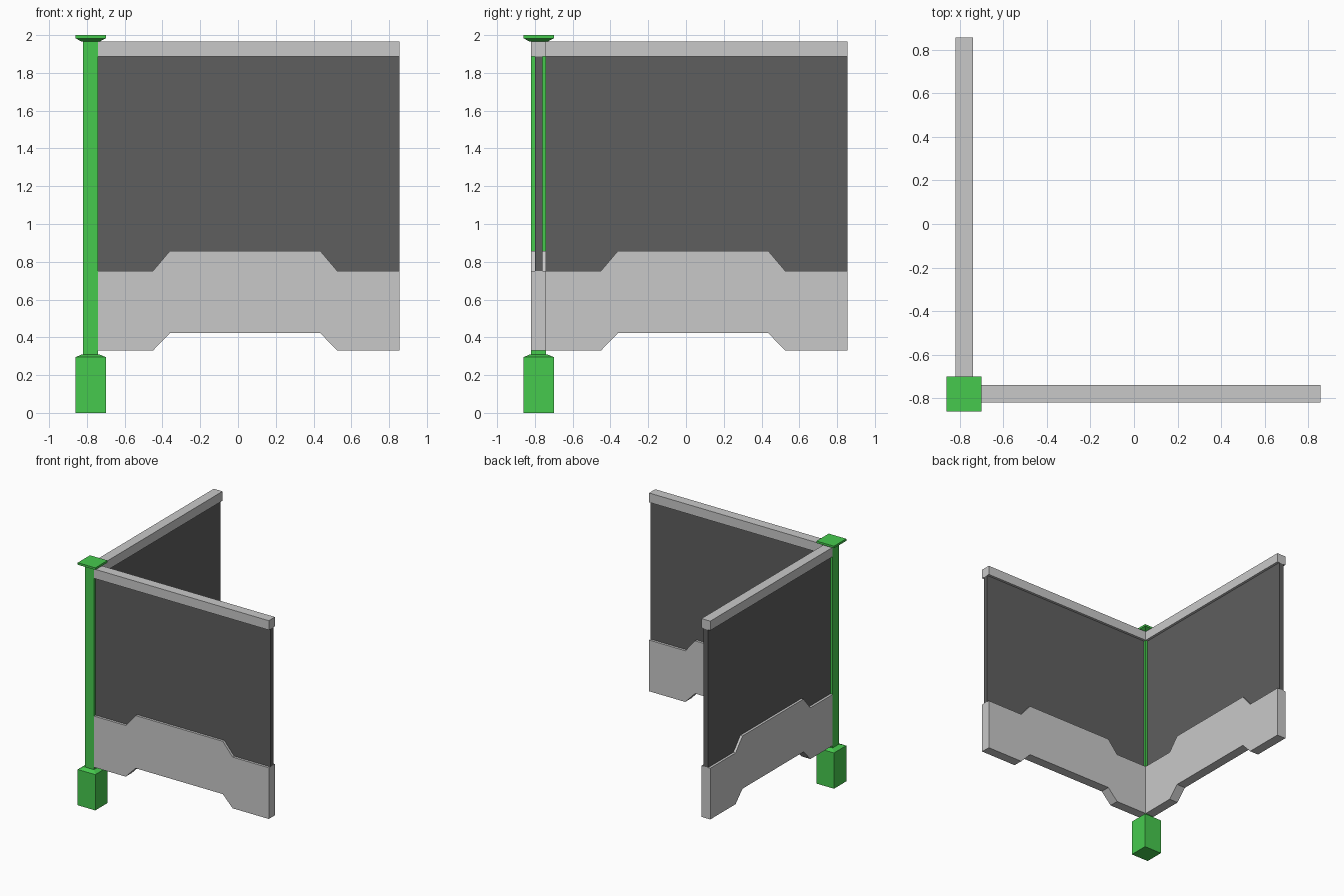
import bpy
import bmesh
from mathutils import Matrix

cube = bpy.data.objects.get("Cube")
if cube:
    bpy.data.objects.remove(cube, do_unlink=True)


def material(name, rgb):
    mat = bpy.data.materials.new(name)
    mat.use_nodes = True
    color = (*rgb, 1)
    mat.diffuse_color = color
    mat.node_tree.nodes["Principled BSDF"].inputs["Base Color"].default_value = color
    return mat


GREEN = material("green", (0.062, 0.59, 0.076))
LIGHT = material("light grey", (0.584, 0.584, 0.584))
DARK = material("dark grey", (0.114, 0.114, 0.114))

CORNER = -0.78           # post centre in x and y
START, END = -0.74, 0.855  # extent of each wall
SWAP = Matrix(((0, 1, 0, 0), (1, 0, 0, 0), (0, 0, 1, 0), (0, 0, 0, 1)))


def finish(name, bm, mat):
    bmesh.ops.recalc_face_normals(bm, faces=bm.faces)
    mesh = bpy.data.meshes.new(name)
    bm.to_mesh(mesh)
    bm.free()
    mesh.materials.append(mat)
    obj = bpy.data.objects.new(name, mesh)
    bpy.context.collection.objects.link(obj)


def square_stack(name, levels, mat):
    """Square column on the corner, given (half width, height) levels."""
    bm = bmesh.new()
    rings = [[bm.verts.new((CORNER + sx * h, CORNER + sy * h, z))
              for sx, sy in ((-1, -1), (1, -1), (1, 1), (-1, 1))]
             for h, z in levels]
    for low, high in zip(rings, rings[1:]):
        for i in range(4):
            j = (i + 1) % 4
            bm.faces.new((low[i], low[j], high[j], high[i]))
    bm.faces.new(rings[0])
    bm.faces.new(rings[-1])
    finish(name, bm, mat)


def wall_part(name, outline, half, mat, turned):
    """Extrude an (x, z) outline through the wall thickness."""
    bm = bmesh.new()
    face = bm.faces.new([bm.verts.new((x, CORNER - half, z)) for x, z in outline])
    new = bmesh.ops.extrude_face_region(bm, geom=[face])["geom"]
    verts = [v for v in new if isinstance(v, bmesh.types.BMVert)]
    bmesh.ops.translate(bm, verts=verts, vec=(0, 2 * half, 0))
    if turned:
        bmesh.ops.transform(bm, matrix=SWAP, verts=bm.verts)
    finish(name, bm, mat)


def rectangle(low, high):
    return [(START, low), (END, low), (END, high), (START, high)]


def stepped_edge(low, high):
    return [(START, low), (-0.45, low), (-0.36, high),
            (0.435, high), (0.525, low), (END, low)]


# Corner post with its foot and cap
square_stack("post_foot", [(0.08, 0), (0.08, 0.295), (0.045, 0.31)], GREEN)
square_stack("post", [(0.04, 0.305), (0.04, 1.975)], GREEN)
square_stack("post_cap", [(0.05, 1.967), (0.08, 1.983), (0.08, 2)], GREEN)

# Two identical walls meeting at the post
skirt = stepped_edge(0.33, 0.423) + stepped_edge(0.752, 0.858)[::-1]
for prefix, turned in (("front", False), ("side", True)):
    wall_part(prefix + "_skirt", skirt, 0.04, LIGHT, turned)
    wall_part(prefix + "_panel", rectangle(0.752, 1.888), 0.02, DARK, turned)
    wall_part(prefix + "_top_rail", rectangle(1.888, 1.965), 0.04, LIGHT, turned)
